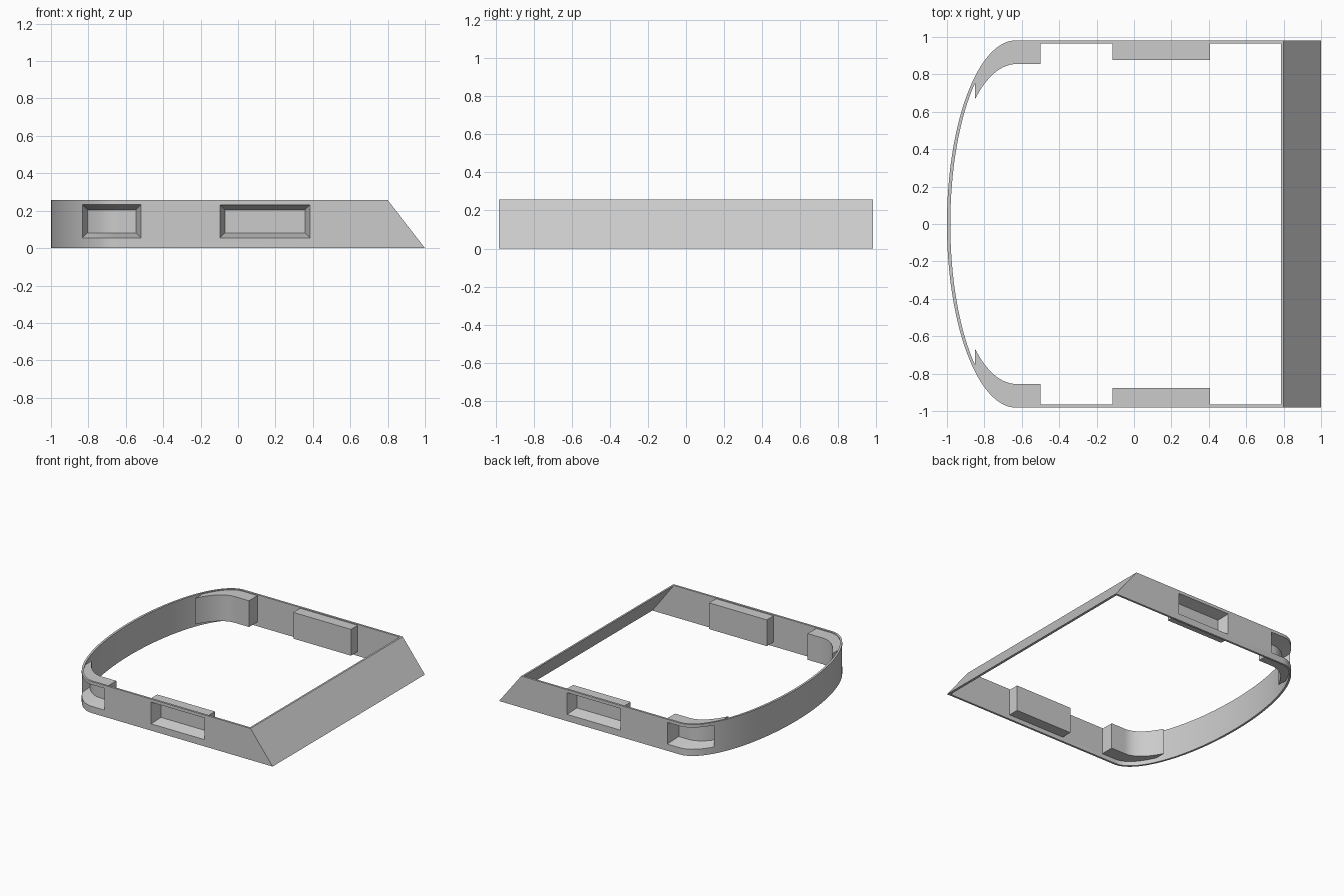
import bpy, bmesh, math

if "Cube" in bpy.data.objects:
    bpy.data.objects.remove(bpy.data.objects["Cube"], do_unlink=True)

HEIGHT = 0.257
BEND = -0.63          # where the straight sides start to round into the nose
OUTER = (0.37, 0.982)  # nose length and half width of the outside
INNER = (0.352, 0.965)

grey = bpy.data.materials.new("plain grey")
grey.use_nodes = True
grey.diffuse_color = (0.6, 0.6, 0.6, 1)
grey.node_tree.nodes["Principled BSDF"].inputs["Base Color"].default_value = (0.6, 0.6, 0.6, 1)


def finish(bm, name):
    bmesh.ops.recalc_face_normals(bm, faces=bm.faces)
    mesh = bpy.data.meshes.new(name)
    bm.to_mesh(mesh)
    bm.free()
    mesh.materials.append(grey)
    obj = bpy.data.objects.new(name, mesh)
    bpy.context.collection.objects.link(obj)
    return obj


def half_width(x, size):
    nose, width = size
    d = min(max(0, BEND - x) / nose, 1)
    return width * math.sqrt(1 - d * d)


def outline(bm, size, end_x, z, steps=64):
    nose, width = size
    pts = [(end_x, width)]
    for i in range(steps + 1):
        a = math.pi * i / steps
        pts.append((BEND - nose * math.sin(a), width * math.cos(a)))
    pts.append((end_x, -width))
    return [bm.verts.new((x, y, z)) for x, y in pts]


def make_frame():
    bm = bmesh.new()
    loops = [outline(bm, OUTER, 1.0, 0), outline(bm, OUTER, 0.8, HEIGHT),
             outline(bm, INNER, 0.785, HEIGHT), outline(bm, INNER, 0.98, 0)]
    n = len(loops[0])
    for k in range(4):
        a, b = loops[k], loops[(k + 1) % 4]
        for i in range(n):
            j = (i + 1) % n
            bm.faces.new((a[i], a[j], b[j], b[i]))
    return finish(bm, "frame")


def make_block(name, side, x0, x1, z0, z1, taper, front, back, lift, floor, steps):
    """Solid following the wall, narrowing by taper from its front to its back."""
    bm = bmesh.new()
    rings = []
    for i in range(steps + 1):
        t = i / steps
        xf = x0 + (x1 - x0) * t
        xb = x0 + taper + (x1 - x0 - 2 * taper) * t
        yf = side * (half_width(xf, front) + lift)
        yb = side * (half_width(xb, back) + floor)
        rings.append([bm.verts.new(p) for p in (
            (xf, yf, z0), (xf, yf, z1), (xb, yb, z1 - taper), (xb, yb, z0 + taper))])
    for a, b in zip(rings, rings[1:]):
        for k in range(4):
            m = (k + 1) % 4
            bm.faces.new((a[k], a[m], b[m], b[k]))
    bm.faces.new(rings[0])
    bm.faces.new(rings[-1])
    return finish(bm, name)


def combine(target, tool, operation):
    mod = target.modifiers.new(operation.lower(), 'BOOLEAN')
    mod.operation = operation
    mod.solver = 'EXACT'
    mod.object = tool
    bpy.context.view_layer.objects.active = target
    bpy.ops.object.modifier_apply(modifier=mod.name)
    bpy.data.objects.remove(tool, do_unlink=True)


frame = make_frame()

# Recessed pockets: start, end, back curve, number of segments
pockets = [(-0.115, 0.405, (0.352, 0.877), 1), (-0.85, -0.5, (0.352, 0.855), 24)]
for side in (1, -1):
    for x0, x1, back, steps in pockets:
        housing = make_block("pocket_housing", side, x0, x1, 0.036, 0.25, 0,
                             OUTER, back, -0.008, 0, steps)
        combine(frame, housing, 'UNION')
        opening = make_block("pocket_opening", side, x0 + 0.018, x1 - 0.018, 0.054, 0.233,
                             0.028, OUTER, back, 0.004, 0.018, steps)
        combine(frame, opening, 'DIFFERENCE')

# Smooth the curved walls, keep the edges crisp
bpy.ops.object.select_all(action='DESELECT')
frame.select_set(True)
bpy.context.view_layer.objects.active = frame
bpy.ops.object.shade_smooth_by_angle(angle=math.radians(25))
